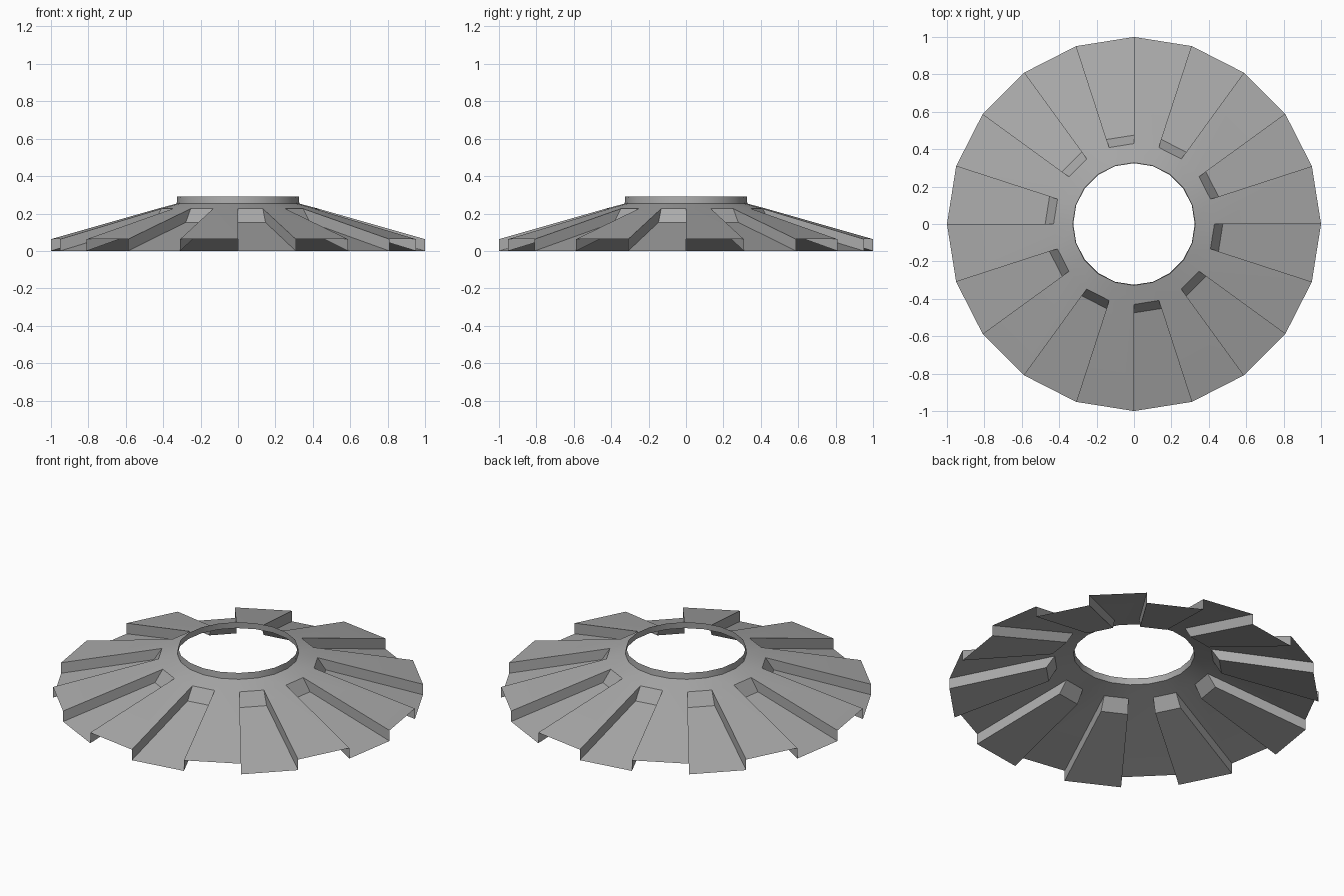
import bpy, bmesh
from math import cos, sin, tau, radians

cube = bpy.data.objects.get("Cube")
if cube:
    bpy.data.objects.remove(cube, do_unlink=True)

SIDES = 20

# One flat grey metal
grey = bpy.data.materials.new("grey_metal")
grey.use_nodes = True
colour = (0.4, 0.4, 0.4, 1)
grey.diffuse_color = colour
grey.node_tree.nodes["Principled BSDF"].inputs["Base Color"].default_value = colour

bm = bmesh.new()


def ring(radius, height):
    """A ring of vertices, one per sector boundary."""
    return [bm.verts.new((radius * cos(tau * i / SIDES),
                          radius * sin(tau * i / SIDES), height))
            for i in range(SIDES)]


collar_top = ring(0.325, 0.29)
collar_base = ring(0.328, 0.253)
shoulder = ring(0.43, 0.226)
raised_rim = ring(1.0, 0.063)
groove_head = ring(0.475, 0.153)
groove_rim = ring(1.0, 0.0)


def span(inner, outer, i):
    """A panel of one sector between two rings."""
    j = (i + 1) % SIDES
    bm.faces.new((inner[i], outer[i], outer[j], inner[j]))


for i in range(SIDES):
    # Collar and the sloped neck around the hole
    span(collar_top, collar_base, i)
    span(collar_base, shoulder, i)
    # Alternate raised ribs and sunken grooves
    if i % 2 == 0:
        span(shoulder, raised_rim, i)
    else:
        span(shoulder, groove_head, i)
        span(groove_head, groove_rim, i)
    # Upright wall between a rib and its neighbouring groove
    wall = [shoulder[i], groove_head[i], groove_rim[i], raised_rim[i]]
    bm.faces.new(wall if i % 2 == 0 else wall[::-1])

bmesh.ops.recalc_face_normals(bm, faces=bm.faces)
if sum(f.normal.z * f.calc_area() for f in bm.faces) < 0:
    bmesh.ops.reverse_faces(bm, faces=bm.faces)

mesh = bpy.data.meshes.new("ribbed_disc")
bm.to_mesh(mesh)
bm.free()
mesh.materials.append(grey)
disc = bpy.data.objects.new("ribbed_disc", mesh)
bpy.context.collection.objects.link(disc)

# Smooth collar with crisp rib edges
bpy.ops.object.select_all(action="DESELECT")
disc.select_set(True)
bpy.context.view_layer.objects.active = disc
bpy.ops.object.shade_smooth_by_angle(angle=radians(30))
